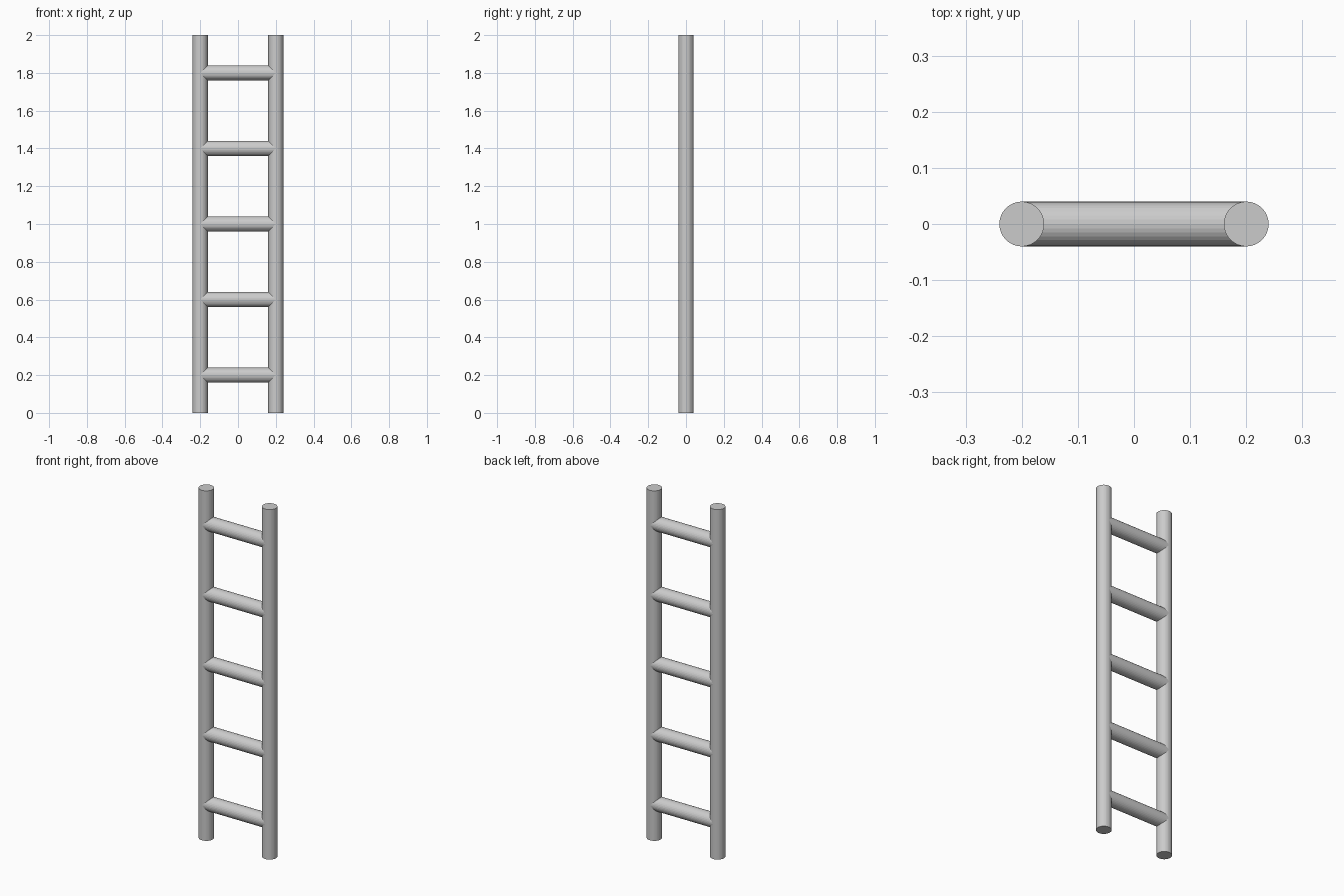
import bpy
import math

cube = bpy.data.objects.get("Cube")
if cube:
    bpy.data.objects.remove(cube, do_unlink=True)

HEIGHT = 2.0
RADIUS = 0.04
RAIL_X = 0.2
RUNGS = 5
SPACING = HEIGHT / RUNGS

grey = bpy.data.materials.new("light_grey")
grey.use_nodes = True
colour = (0.6, 0.6, 0.6, 1)
grey.diffuse_color = colour
grey.node_tree.nodes["Principled BSDF"].inputs["Base Color"].default_value = colour


def pole(name, length, location, rotation=(0, 0, 0)):
    """Add one round, capped pole."""
    bpy.ops.mesh.primitive_cylinder_add(
        vertices=32, radius=RADIUS, depth=length,
        location=location, rotation=rotation)
    obj = bpy.context.object
    obj.name = name
    obj.data.materials.append(grey)
    return obj


# Upright side rails
for side, x in (("left", RAIL_X), ("right", -RAIL_X)):
    pole(f"{side}_rail", HEIGHT, (x, 0, HEIGHT / 2))

# Evenly spaced rungs, ending on the rail axes
for i in range(RUNGS):
    pole(f"rung_{i + 1}", 2 * RAIL_X, (0, 0, SPACING * (i + 0.5)),
         (0, math.pi / 2, 0))
